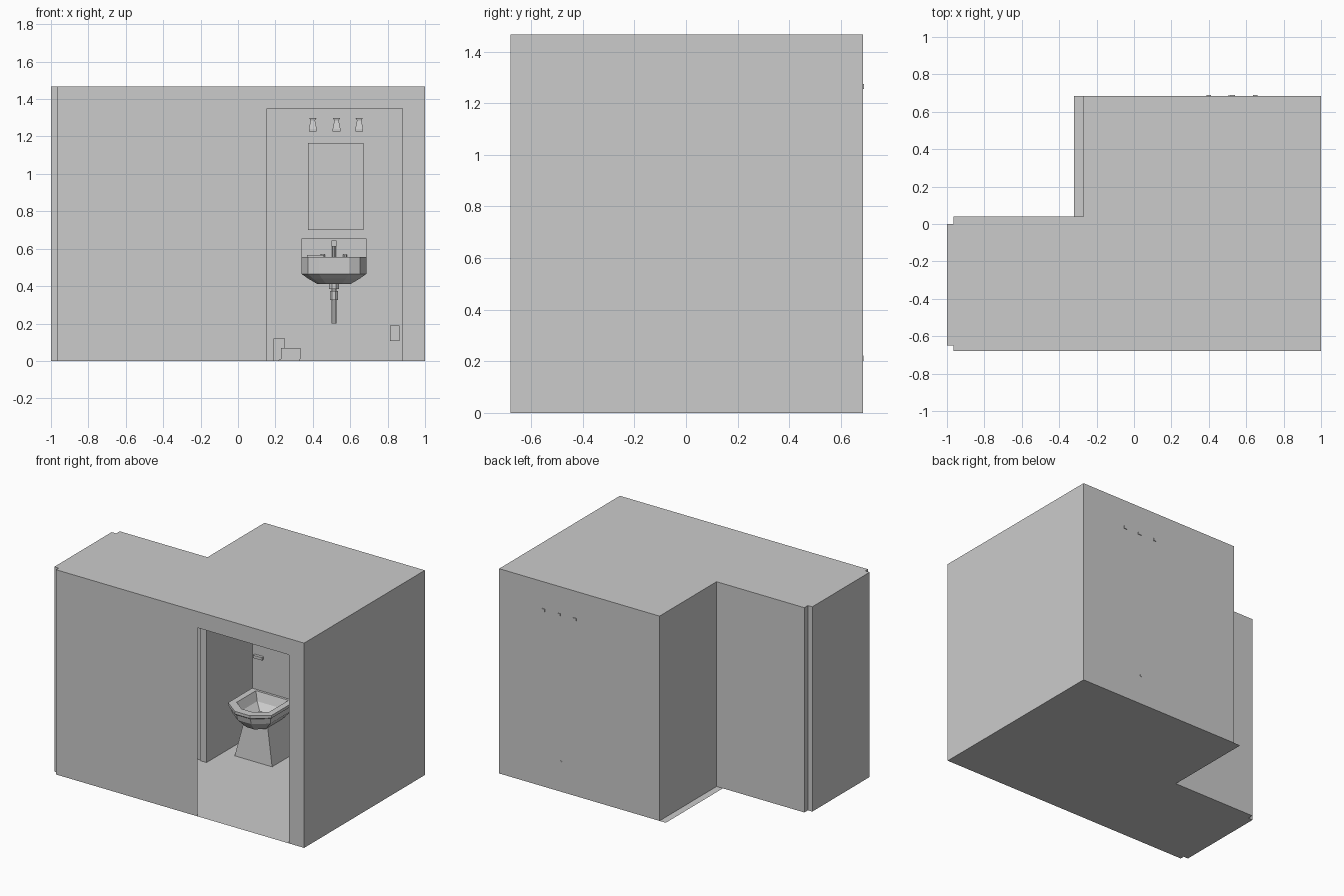
import bpy, bmesh, math
from mathutils import Vector

if "Cube" in bpy.data.objects:
    bpy.data.objects.remove(bpy.data.objects["Cube"])

H = 1.466  # room height


def finish(name, bm, recalc=True):
    bmesh.ops.remove_doubles(bm, verts=bm.verts, dist=0.0002)
    if recalc:
        bmesh.ops.recalc_face_normals(bm, faces=bm.faces)
    me = bpy.data.meshes.new(name)
    bm.to_mesh(me)
    bm.free()
    ob = bpy.data.objects.new(name, me)
    bpy.context.collection.objects.link(ob)
    return ob


def polys(name, faces):
    bm = bmesh.new()
    for f in faces:
        bm.faces.new([bm.verts.new(p) for p in f])
    return finish(name, bm)


def box(name, x0, x1, y0, y1, z0, z1):
    return loft(name, [[(x0, y0, z), (x1, y0, z), (x1, y1, z), (x0, y1, z)] for z in (z0, z1)])


def loft(name, rings):
    """Skin a stack of equal-sized rings and cap both ends."""
    bm = bmesh.new()
    vs = [[bm.verts.new(p) for p in r] for r in rings]
    n = len(vs[0])
    for a, b in zip(vs, vs[1:]):
        for i in range(n):
            j = (i + 1) % n
            bm.faces.new((a[i], a[j], b[j], b[i]))
    bm.faces.new(vs[0])
    bm.faces.new(vs[-1])
    return finish(name, bm)


def tube(name, a, b, r0, r1=None, sides=8):
    a, b = Vector(a), Vector(b)
    q = (b - a).to_track_quat('Z', 'Y')
    rings = []
    for c, r in ((a, r0), (b, r0 if r1 is None else r1)):
        rings.append([c + q @ Vector((r * math.cos(t), r * math.sin(t), 0))
                      for t in (2 * math.pi * (i + 0.5) / sides for i in range(sides))])
    return loft(name, rings)


def scaled(outline, c, sx, sy, z):
    return [(c[0] + (x - c[0]) * sx, c[1] + (y - c[1]) * sy, z) for x, y in outline]


# Room shell: thin L-shaped walls with a window-style bay at the left end
F, B = -0.68, 0.685
plan = [(1, F), (1, B), (-0.27, B), (-0.27, 0.04), (-0.965, 0.04), (-0.965, 0),
        (-1, 0), (-1, -0.65), (-0.965, -0.65), (-0.965, F)]
walls = []
for (xa, ya), (xb, yb) in zip(plan, plan[1:]):
    walls.append([(xa, ya, 0), (xb, yb, 0), (xb, yb, H), (xa, ya, H)])
polys("walls", walls)
polys("ceiling", [[(x, y, H) for x, y in plan]])
polys("floor", [[(-0.32 if x == -0.27 else x, y, 0) for x, y in plan]])

# Front wall around the open doorway
polys("front_wall", [
    [(x0, F, z0), (x1, F, z0), (x1, F, z1), (x0, F, z1)]
    for x0, x1, z0, z1 in ((-0.965, 0.155, 0, 1.35), (0.88, 1, 0, 1.35), (-0.965, 1, 1.35, H))])
box("corner_trim", -0.32, -0.27, 0.03, 0.04, 0, H)

# Mirror on the back wall
box("mirror", 0.375, 0.67, 0.672, 0.684, 0.70, 1.165)

# Three wall lamps
for i, x in enumerate((0.40, 0.527, 0.648)):
    box(f"lamp_mount_{i}", x - 0.012, x + 0.012, 0.655, 0.69, 1.256, 1.274)
    loft(f"lamp_shade_{i}", [
        [(x + sx * w, 0.64 + sy * d, z) for sx, sy in ((-1, -1), (1, -1), (1, 1), (-1, 1))]
        for w, d, z in ((0.021, 0.03, 1.226), (0.021, 0.03, 1.24), (0.012, 0.018, 1.285), (0.02, 0.022, 1.30))])

# Wall basin: upright sides, tapered underside and a hollow bowl
cx = 0.513
half = [(0.173, 0.682), (0.173, 0.50), (0.14, 0.43), (0.08, 0.40)]
outline = [(cx + x, y) for x, y in half] + [(cx - x, y) for x, y in reversed(half)]
c = (cx, 0.545)
loft("basin", [scaled(outline, c, s, t, z) for s, t, z in (
    (0.5, 0.5, 0.41), (0.8, 0.8, 0.44), (1, 1, 0.465), (1, 1, 0.555),
    (0.85, 0.72, 0.555), (0.72, 0.6, 0.50), (0.4, 0.35, 0.475))])
box("splashback", 0.34, 0.686, 0.668, 0.684, 0.555, 0.655)

# Tap and its handles
tube("tap_post", (cx, 0.645, 0.55), (cx, 0.645, 0.625), 0.011)
box("tap_spout", cx - 0.014, cx + 0.014, 0.56, 0.655, 0.612, 0.645)
for s in (-1, 1):
    tube("tap_handle", (cx + s * 0.06, 0.645, 0.555), (cx + s * 0.06, 0.645, 0.568), 0.012)
box("soap_dish", 0.37, 0.46, 0.60, 0.645, 0.555, 0.566)

# Drain pipework
tube("drain_collar", (cx, 0.56, 0.385), (cx, 0.56, 0.412), 0.03)
tube("drain_nut", (cx, 0.56, 0.325), (cx, 0.56, 0.375), 0.024)
tube("drain_pipe", (cx, 0.56, 0.20), (cx, 0.56, 0.39), 0.014)
tube("drain_outlet", (cx, 0.56, 0.212), (cx, 0.687, 0.212), 0.011)

# Toilet: flared pedestal, faceted hollow bowl and cistern
tx = -0.032
loft("toilet_pedestal", [
    [(tx - w, y0, z), (tx + w, y0, z), (tx + w, 0.58, z), (tx - w, 0.58, z)]
    for w, y0, z in ((0.148, 0.22, 0), (0.09, 0.25, 0.27))])
half = [(0.172, 0.47), (0.172, 0.18), (0.06, 0.095)]
outline = [(tx + x, y) for x, y in half] + [(tx - x, y) for x, y in reversed(half)]
c = (tx, 0.32)
loft("toilet_bowl", [scaled(outline, c, s, t, z) for s, t, z in (
    (0.52, 0.6, 0.25), (0.88, 0.9, 0.32), (0.92, 0.94, 0.36), (1, 1, 0.37), (1, 1, 0.39),
    (0.75, 0.75, 0.39), (0.6, 0.6, 0.33), (0.3, 0.3, 0.29))])
box("cistern", tx - 0.17, tx + 0.17, 0.45, 0.67, 0.385, 0.72)
box("cistern_lid", tx - 0.178, tx + 0.178, 0.443, 0.675, 0.72, 0.75)
box("flush_lever", tx - 0.15, tx - 0.08, 0.43, 0.45, 0.62, 0.64)

# Small floor items and wall plate
box("brush_holder", 0.19, 0.25, 0.615, 0.675, 0, 0.12)
loft("floor_scale", [[(x0, 0.50, z), (x1, 0.50, z), (x1, 0.58, z), (x0, 0.58, z)]
                     for x0, x1, z in ((0.21, 0.325, 0), (0.23, 0.335, 0.012), (0.23, 0.335, 0.068))])
box("wall_plate", 0.812, 0.864, 0.675, 0.684, 0.107, 0.188)
